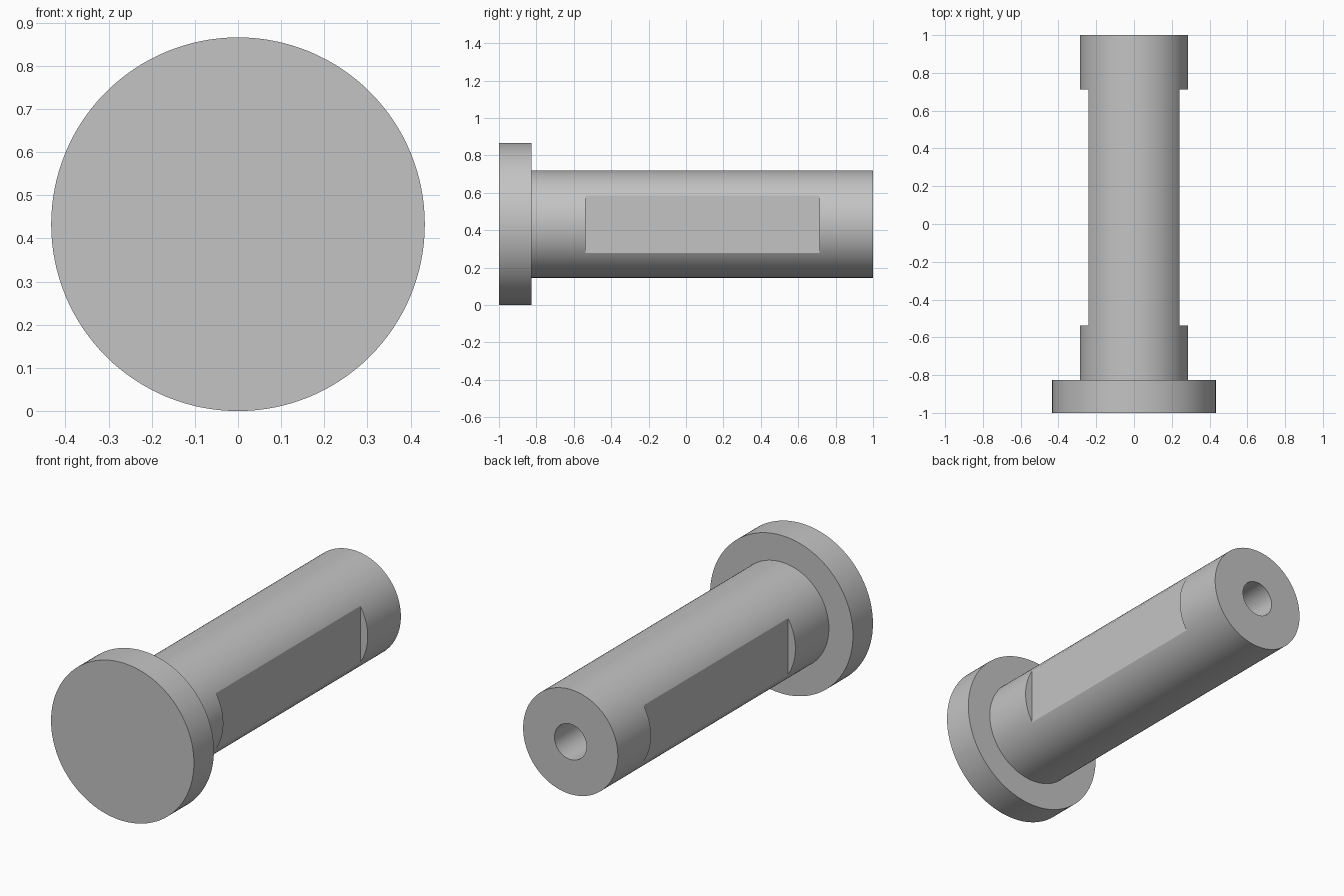
import bpy
from math import radians

cube = bpy.data.objects.get("Cube")
if cube:
    bpy.data.objects.remove(cube, do_unlink=True)

AXIS_Z = 0.433          # height of the pin's centre line
HEAD_R, SHAFT_R, HOLE_R = 0.433, 0.287, 0.097
FLAT_X = 0.242          # distance of each flat from the centre line

steel = bpy.data.materials.new("plain grey steel")
steel.use_nodes = True
grey = (0.55, 0.55, 0.55, 1)
steel.diffuse_color = grey
steel.node_tree.nodes["Principled BSDF"].inputs["Base Color"].default_value = grey


def cylinder(name, radius, y0, y1, sides=128):
    """Cylinder lying along y."""
    bpy.ops.mesh.primitive_cylinder_add(
        vertices=sides, radius=radius, depth=y1 - y0,
        location=(0, (y0 + y1) / 2, AXIS_Z), rotation=(radians(90), 0, 0))
    obj = bpy.context.object
    obj.name = name
    obj.data.materials.append(steel)
    return obj


def box(name, x0, x1, y0, y1, height):
    bpy.ops.mesh.primitive_cube_add(
        size=1, location=((x0 + x1) / 2, (y0 + y1) / 2, AXIS_Z))
    obj = bpy.context.object
    obj.name = name
    obj.scale = (x1 - x0, y1 - y0, height)
    obj.data.materials.append(steel)
    return obj


def cut(target, cutter):
    cutter.hide_render = True
    mod = target.modifiers.new("cut", 'BOOLEAN')
    mod.operation = 'DIFFERENCE'
    mod.solver = 'EXACT'
    mod.object = cutter
    bpy.context.view_layer.objects.active = target
    bpy.ops.object.modifier_apply(modifier=mod.name)
    bpy.data.objects.remove(cutter, do_unlink=True)


def smooth(obj):
    bpy.ops.object.select_all(action='DESELECT')
    obj.select_set(True)
    bpy.context.view_layer.objects.active = obj
    bpy.ops.object.shade_smooth_by_angle(angle=radians(20))


# Round head and plain shaft
head = cylinder("head", HEAD_R, -1, -0.827)
shaft = cylinder("shaft", SHAFT_R, -0.827, 1)

# Wrench flats on both sides
for side in (-1, 1):
    x0, x1 = sorted((side * FLAT_X, side * 0.5))
    cut(shaft, box("flat_cutter", x0, x1, -0.537, 0.713, 1))

# Blind hole in the back end
cut(shaft, cylinder("hole_cutter", HOLE_R, 0.3, 1.1, 64))

for part in (head, shaft):
    smooth(part)
